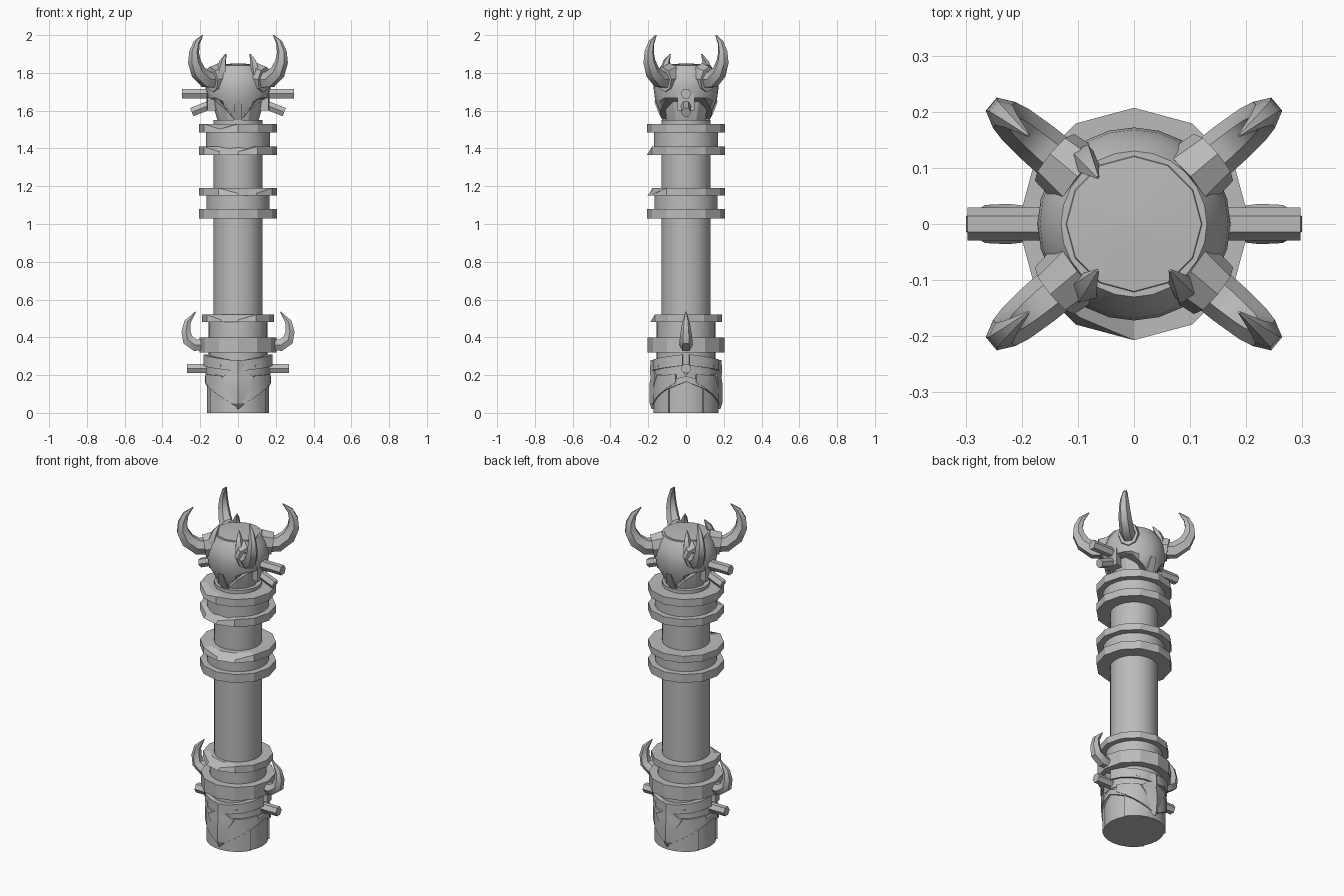
import bpy, bmesh, math
from mathutils import Vector

if "Cube" in bpy.data.objects:
    bpy.data.objects.remove(bpy.data.objects["Cube"])

stone = bpy.data.materials.new("grey stone")
stone.use_nodes = True
stone.diffuse_color = (0.5, 0.5, 0.5, 1)
stone.node_tree.nodes["Principled BSDF"].inputs["Base Color"].default_value = (0.5, 0.5, 0.5, 1)


def polar(r, deg, z):
    a = math.radians(deg)
    return Vector((r * math.cos(a), r * math.sin(a), z))


def loft(name, rings, smooth=25):
    """Skin a list of equal-sized point rings and cap both ends."""
    bm = bmesh.new()
    loops = [[bm.verts.new(p) for p in ring] for ring in rings]
    n = len(loops[0])
    for a, b in zip(loops, loops[1:]):
        for i in range(n):
            bm.faces.new((a[i], a[(i + 1) % n], b[(i + 1) % n], b[i]))
    bm.faces.new(loops[0][::-1])
    bm.faces.new(loops[-1])
    bmesh.ops.recalc_face_normals(bm, faces=bm.faces)
    mesh = bpy.data.meshes.new(name)
    bm.to_mesh(mesh)
    bm.free()
    mesh.materials.append(stone)
    ob = bpy.data.objects.new(name, mesh)
    bpy.context.collection.objects.link(ob)
    bpy.ops.object.select_all(action='DESELECT')
    ob.select_set(True)
    bpy.context.view_layer.objects.active = ob
    bpy.ops.object.shade_smooth_by_angle(angle=math.radians(smooth))
    return ob


def lathe(name, profile, sides=12, smooth=25):
    return loft(name, [[polar(r, 360 * i / sides, z) for i in range(sides)]
                       for r, z in profile], smooth)


def band(name, r, z0, z1, chips=()):
    """Twelve-sided collar; chipped corners lose their outer top edge."""
    rings = [[polar(r, 30 * i, z0) for i in range(12)], [], []]
    for i in range(12):
        cut = i in chips
        rings[1].append(polar(r * (0.93 if cut else 1), 30 * i, z1 - (0.028 if cut else 0)))
        rings[2].append(polar(r * 0.8, 30 * i, z1))
    return loft(name, rings)


def horn(name, path, deg, sides=6, flat=1.0, smooth=40):
    """Tapered limb along (radius, height, half size) points in a vertical plane."""
    out, side = polar(1, deg, 0), polar(1, deg + 90, 0)
    pts = [out * r + Vector((0, 0, z)) for r, z, s in path]
    rings = []
    for k, (r, z, s) in enumerate(path):
        t = (pts[min(k + 1, len(pts) - 1)] - pts[max(k - 1, 0)]).normalized()
        up = side.cross(t)
        rings.append([pts[k] + s * (side * flat * math.cos(math.tau * i / sides)
                                    + up * math.sin(math.tau * i / sides))
                      for i in range(sides)])
    return loft(name, rings, smooth)


def plate(name, centre, half, r0, r1, low, high, steps=8):
    """Curved plate wrapped round the column; low and high take -1..1 across it."""
    rings = []
    for k in range(steps + 1):
        u = 2 * k / steps - 1
        d = centre + half * u
        rings.append([polar(r0, d, low(u)), polar(r1, d, low(u)),
                      polar(r1, d, high(u)), polar(r0, d, high(u))])
    return loft(name, rings)


# Shaft and its collars
lathe("shaft", [(0.13, 0.1), (0.13, 1.55)], 24)
lathe("lower_core", [(0.155, 0.39), (0.155, 0.49)], 24)
lathe("middle_core", [(0.168, 1.07), (0.168, 1.16)], 24)
lathe("upper_core", [(0.17, 1.4), (0.17, 1.5)], 24)
band("lower_collar_bottom", 0.203, 0.32, 0.4)
band("lower_collar_top", 0.19, 0.48, 0.52, (8, 9))
band("middle_collar_bottom", 0.207, 1.03, 1.08)
band("middle_collar_top", 0.207, 1.15, 1.19, (9, 10))
band("upper_collar_bottom", 0.207, 1.365, 1.41, (8, 9))
band("upper_collar_top", 0.207, 1.485, 1.53, (8,))

# Carved base head
lathe("base_block", [(0.165, 0), (0.165, 0.2), (0.155, 0.21), (0.155, 0.33)], 24)
for face, d in (("front", -90), ("back", 90)):
    s = 1 if d > 0 else -1
    plate(face + "_brow", d, 84, 0.15, 0.183,
          lambda u: 0.25 - 0.03 * (1 - abs(u)), lambda u: 0.31 - 0.035 * (1 - abs(u)))
    plate(face + "_eye_band", d, 88, 0.15, 0.172, lambda u: 0.2, lambda u: 0.26)
    plate(face + "_cheeks", d, 72, 0.15, 0.18,
          lambda u: 0.03 + 0.13 * abs(u), lambda u: 0.19 + 0.015 * abs(u))
    plate(face + "_jaw", d, 58, 0.15, 0.173,
          lambda u: 0.0, lambda u: 0.03 + 0.1 * abs(u))
    # Ridged nose widening at the brow
    loft(face + "_nose", [[Vector((-w, s * 0.15, z)), Vector((-w, s * y, z)),
                           Vector((0, s * (y + 0.022), z)), Vector((w, s * y, z)),
                           Vector((w, s * 0.15, z))]
                          for w, y, z in ((0.01, 0.16, 0.02), (0.035, 0.17, 0.05),
                                          (0.06, 0.172, 0.15), (0.085, 0.165, 0.19),
                                          (0.035, 0.17, 0.22), (0.06, 0.165, 0.28))])
    for e in (-1, 1):
        horn(face + "_eye", [(0.16, 0.248, 0.014), (0.182, 0.248, 0.01)], d + 33 * e)

# Side arches, pegs and horns of the base
for side, d in (("left", 0), ("right", 180)):
    plate(side + "_cheek_arch", d, 62, 0.15, 0.176,
          lambda u: 0.165 - 0.07 * abs(u), lambda u: 0.195 - 0.05 * abs(u))
    horn(side + "_base_peg", [(0.1, 0.235, 0.028), (0.27, 0.235, 0.028)], d)
    horn(side + "_base_horn", [(0.17, 0.36, 0.03), (0.225, 0.358, 0.036), (0.265, 0.385, 0.034),
                               (0.275, 0.43, 0.028), (0.268, 0.48, 0.02),
                               (0.225, 0.535, 0.003)], d)

# Top head: neck and domed helmet with pointed front and back
lathe("neck", [(0.1, 1.52), (0.13, 1.62), (0.14, 1.7)], 12)
helmet = []
for k, (r, z) in enumerate(((0.1, 1.53), (0.14, 1.59), (0.163, 1.65), (0.172, 1.72),
                            (0.168, 1.76), (0.152, 1.805), (0.13, 1.84))):
    ring = []
    for i in range(24):
        lift = abs(math.cos(math.radians(15 * i)))
        low = 1.53 + 0.13 * min(1, 1.4 * lift)
        ring.append(polar(max(r, 0.145) if z < low else r, 15 * i, max(z, low + 0.004 * k)))
    helmet.append(ring)
loft("helmet", helmet, 35)
lathe("crown_cap", [(0.126, 1.83), (0.12, 1.843), (0.02, 1.85)], 12)
for face, s in (("front", -1), ("back", 1)):
    loft(face + "_nose_guard", [[Vector((-w, s * (y - 0.04), z)), Vector((-w, s * y, z)),
                                 Vector((w, s * y, z)), Vector((w, s * (y - 0.04), z))]
                                for w, y, z in ((0.02, 0.115, 1.53), (0.022, 0.15, 1.6),
                                                (0.015, 0.168, 1.65))])

# Head pegs
for side, d in (("left", 0), ("right", 180)):
    horn(side + "_upper_peg", [(0.1, 1.69, 0.029), (0.297, 1.69, 0.029)], d)
    horn(side + "_lower_peg", [(0.1, 1.65, 0.027), (0.245, 1.592, 0.027)], d)
    plate(side + "_ear_block", d, 16, 0.12, 0.168, lambda u: 1.6, lambda u: 1.72, 2)

# Four great horns with square collars
for n, d in enumerate((40, 140, 220, 320)):
    horn("great_horn_%d" % n, [(0.14, 1.765, 0.05), (0.22, 1.765, 0.048), (0.275, 1.805, 0.043),
                               (0.302, 1.86, 0.036), (0.303, 1.91, 0.028),
                               (0.285, 1.96, 0.018), (0.245, 2.0, 0.003)], d, 6, 0.85)
    horn("horn_collar_%d" % n, [(0.12, 1.775, 0.078), (0.185, 1.765, 0.068)], d, 8, 0.8, 20)

# Small spikes on the crown
for n, d in enumerate((128, 232, 308)):
    horn("crown_spike_%d" % n, [(0.155, 1.74, 0.02), (0.145, 1.81, 0.028),
                                (0.13, 1.86, 0.018), (0.105, 1.9, 0.003)], d, 5)
